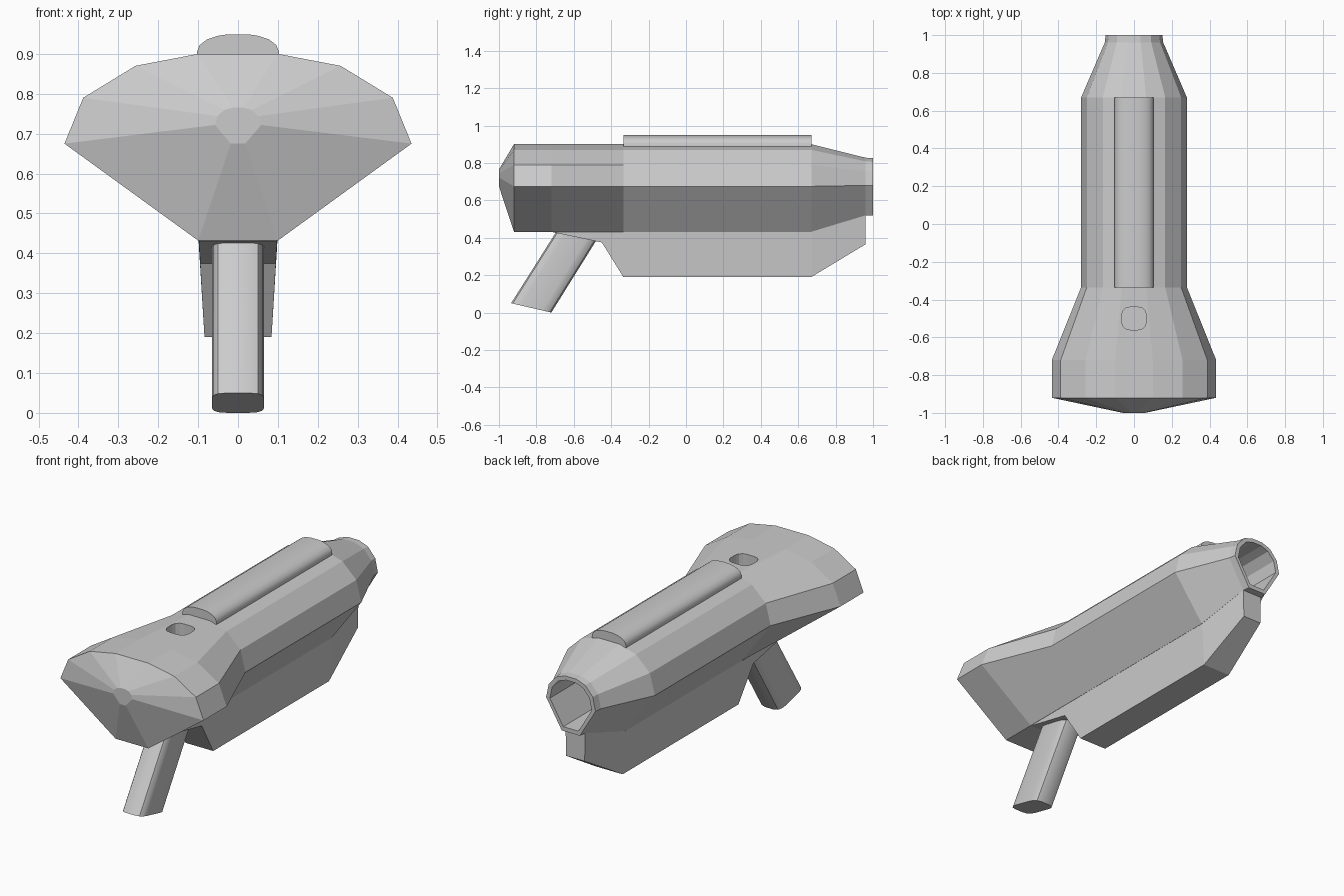
import bpy, bmesh, math

if "Cube" in bpy.data.objects:
    bpy.data.objects.remove(bpy.data.objects["Cube"])


def mirrored(half):
    """Close a right-hand half profile into a full symmetric loop."""
    return half + [(-x, z) for x, z in reversed(half) if x > 1e-6]


def loft(name, rings):
    """Skin equal-length rings of 3D points and cap both ends."""
    bm = bmesh.new()
    loops = [[bm.verts.new(p) for p in ring] for ring in rings]
    n = len(loops[0])
    for a, b in zip(loops, loops[1:]):
        for i in range(n):
            j = (i + 1) % n
            bm.faces.new((a[i], a[j], b[j], b[i]))
    bm.faces.new(loops[0][::-1])
    bm.faces.new(loops[-1])
    bmesh.ops.recalc_face_normals(bm, faces=bm.faces)
    mesh = bpy.data.meshes.new(name)
    bm.to_mesh(mesh)
    bm.free()
    obj = bpy.data.objects.new(name, mesh)
    bpy.context.collection.objects.link(obj)
    return obj


def smooth(obj, degrees):
    bpy.ops.object.select_all(action='DESELECT')
    bpy.context.view_layer.objects.active = obj
    obj.select_set(True)
    bpy.ops.object.shade_smooth_by_angle(angle=math.radians(degrees))


# Body: ten-sided section, (y, half width, bottom z, top z, bottom half width)
SECTION = mirrored([(0.10, 0.432), (0.435, 0.675), (0.388, 0.79),
                    (0.257, 0.87), (0.10, 0.90)])


def section_ring(y, half_width, low, high, foot):
    ring = []
    for x, z in SECTION:
        t = (z - 0.432) / 0.468
        px = math.copysign(foot, x) if t < 0.01 else x * half_width / 0.435
        ring.append((px, y, low + t * (high - low)))
    return ring


body = loft("body", [section_ring(*s) for s in (
    (-1.00, 0.058, 0.675, 0.765, 0.018),
    (-0.92, 0.435, 0.432, 0.90, 0.10),
    (-0.72, 0.435, 0.432, 0.90, 0.10),
    (-0.335, 0.28, 0.432, 0.90, 0.10),
    (0.67, 0.28, 0.432, 0.90, 0.10),
    (0.96, 0.155, 0.52, 0.828, 0.06),
    (1.00, 0.15, 0.52, 0.825, 0.055),
    # hollow muzzle
    (1.00, 0.127, 0.543, 0.803, 0.046),
    (0.72, 0.127, 0.543, 0.803, 0.046))])

# Round recess in the top of the body
hole = [(0.065, 0.022), (0.058, 0.042), (0.042, 0.056), (0.02, 0.06)]
hole = hole + [(-x, y) for x, y in reversed(hole)]
hole = hole + [(x, -y) for x, y in reversed(hole)]
cutter = loft("recess_cutter", [[(x, y - 0.5, z) for x, y in hole] for z in (0.82, 1.0)])
cutter.hide_render = True
cutter.hide_set(True)
cut = body.modifiers.new("recess", 'BOOLEAN')
cut.operation = 'DIFFERENCE'
cut.solver = 'EXACT'
cut.object = cutter

# Top rail: long rounded strip
rail = mirrored([(0.103, 0.88), (0.103, 0.905), (0.096, 0.922), (0.078, 0.936),
                 (0.052, 0.945), (0.025, 0.949)])
top_rail = loft("top_rail", [[(x, y, z) for x, z in rail] for y in (-0.335, 0.67)])
smooth(top_rail, 30)

# Lower housing: (y, top z, bottom z, top half width, bottom half width)
loft("lower_housing", [
    [(a, y, hi), (b, y, lo), (-b, y, lo), (-a, y, hi)] for y, hi, lo, a, b in (
        (-0.72, 0.434, 0.431, 0.098, 0.098),
        (-0.45, 0.434, 0.375, 0.099, 0.095),
        (-0.335, 0.434, 0.19, 0.099, 0.084),
        (0.67, 0.434, 0.19, 0.099, 0.084),
        (0.96, 0.53, 0.365, 0.06, 0.056))])

# Slanted grip: rounded section swept along its lean
side = [(0.025, 0.0), (0.05, 0.008), (0.061, 0.025), (0.065, 0.05),
        (0.065, 0.165), (0.061, 0.19), (0.05, 0.207), (0.025, 0.215)]
grip_section = mirrored(side)
grip = loft("grip", [
    [(x, -0.935 + t + 0.24 * k, 0.05 - 0.233 * t * (1 - 0.1 * k) + 0.38 * k)
     for x, t in grip_section] for k in (0.0, 1.08)])
for v in grip.data.vertices:
    v.co.z = max(v.co.z, 0.0)
smooth(grip, 30)
